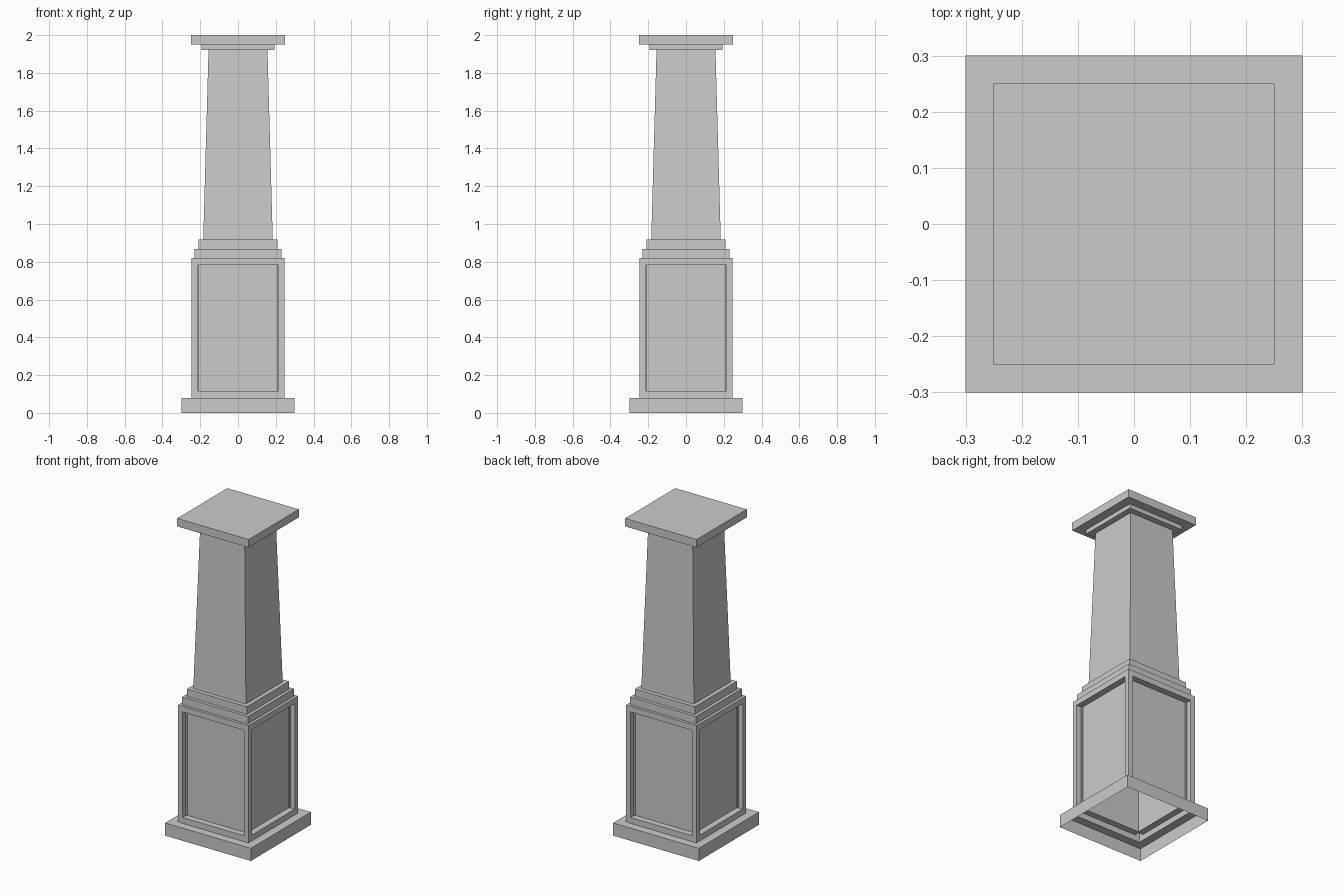
import bpy, bmesh

if "Cube" in bpy.data.objects:
    bpy.data.objects.remove(bpy.data.objects["Cube"])


def square_shell(name, profile, cap=False, panels=None):
    """Sweep a (half width, height) profile around a square, open at the bottom."""
    bm = bmesh.new()
    corners = [(-1, -1), (1, -1), (1, 1), (-1, 1)]
    rings = [[bm.verts.new((sx * r, sy * r, z)) for sx, sy in corners] for r, z in profile]
    sides = []
    for lo, hi in zip(rings, rings[1:]):
        for i in range(4):
            j = (i + 1) % 4
            sides.append(bm.faces.new((lo[i], lo[j], hi[j], hi[i])))
    if cap:
        bm.faces.new(rings[-1])
    bm.normal_update()
    # Recessed panel in each upright side
    if panels:
        border, z0, z1, depth = panels
        walls = [f for f in sides if abs(f.normal.z) < 0.1]
        mid = (z0 + z1) / 2
        bmesh.ops.inset_individual(bm, faces=walls, thickness=border, use_even_offset=True)
        for f in walls:
            for v in f.verts:
                v.co.z = z1 if v.co.z > mid else z0
        for f in walls:
            inward = -f.normal * depth
            new = bmesh.ops.extrude_discrete_faces(bm, faces=[f])["faces"][0]
            for v in new.verts:
                v.co += inward
    mesh = bpy.data.meshes.new(name)
    bm.to_mesh(mesh)
    bm.free()
    obj = bpy.data.objects.new(name, mesh)
    bpy.context.collection.objects.link(obj)
    return obj


# Base slab with its ledge
square_shell("plinth", [(0.30, 0), (0.30, 0.08), (0.247, 0.08)])

# Panelled pedestal
square_shell("pedestal", [(0.247, 0.08), (0.247, 0.82)],
             panels=(0.032, 0.117, 0.784, 0.04))

# Stepped moulding above the pedestal
square_shell("stepped_moulding", [(0.247, 0.82), (0.23, 0.82), (0.23, 0.868),
                                  (0.21, 0.868), (0.21, 0.917), (0.184, 0.917)])

# Tapered shaft
square_shell("shaft", [(0.184, 0.917), (0.156, 1.922)])

# Collar and flat cap
square_shell("capital", [(0.156, 1.922), (0.194, 1.922), (0.194, 1.949),
                         (0.25, 1.949), (0.25, 2.0)], cap=True)
